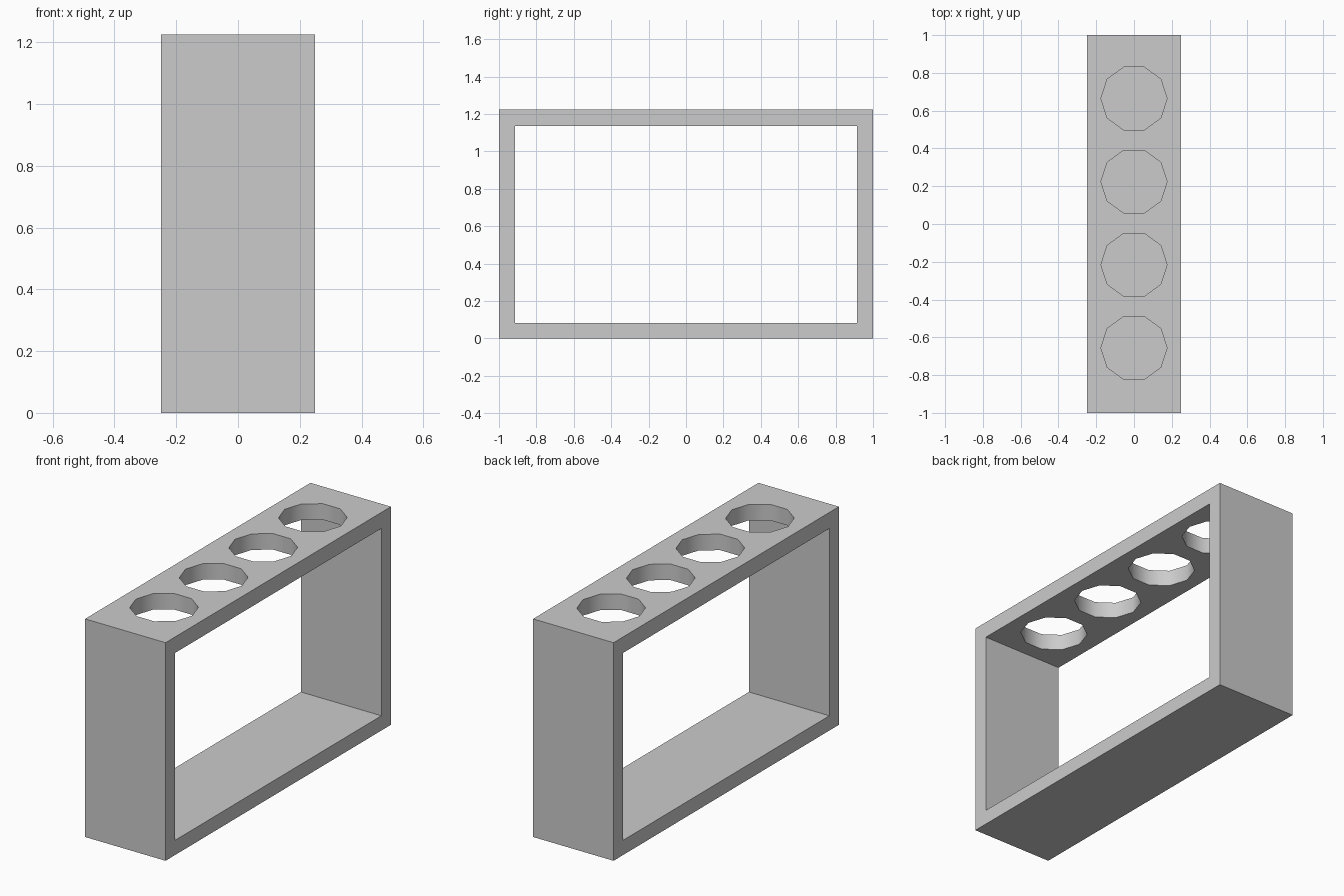
import bpy, bmesh, math

if "Cube" in bpy.data.objects:
    bpy.data.objects.remove(bpy.data.objects["Cube"])

W, H = 0.25, 1.225          # half width in x, full height
HOLE_R, HOLE_SIDES, PITCH = 0.175, 10, 0.44

# Rectangular frame: ring profile in the YZ plane, extruded along x
bm = bmesh.new()


def rectangle(y, z0, z1):
    return [bm.verts.new((-W, a, b)) for a, b in ((-y, z0), (y, z0), (y, z1), (-y, z1))]


outer = rectangle(1.0, 0.0, H)
inner = rectangle(0.915, 0.083, 1.135)
ring = []
for i in range(4):
    j = (i + 1) % 4
    ring.append(bm.faces.new((outer[i], outer[j], inner[j], inner[i])))
ext = bmesh.ops.extrude_face_region(bm, geom=ring, use_keep_orig=True)
new_verts = [g for g in ext["geom"] if isinstance(g, bmesh.types.BMVert)]
bmesh.ops.translate(bm, verts=new_verts, vec=(2 * W, 0, 0))
bmesh.ops.recalc_face_normals(bm, faces=bm.faces[:])
mesh = bpy.data.meshes.new("rack_frame")
bm.to_mesh(mesh)
bm.free()
frame = bpy.data.objects.new("rack_frame", mesh)
bpy.context.collection.objects.link(frame)

# Four ten-sided holes through the top board
for i in range(4):
    y = 0.004 + (i - 1.5) * PITCH
    bpy.ops.mesh.primitive_cylinder_add(vertices=HOLE_SIDES, radius=HOLE_R, depth=0.4,
                                        location=(0, y, 1.18), rotation=(0, 0, math.pi / 2))
    cutter = bpy.context.object
    cutter.name = "hole_cutter"
    cutter.hide_render = True
    mod = frame.modifiers.new("hole", 'BOOLEAN')
    mod.operation = 'DIFFERENCE'
    mod.solver = 'EXACT'
    mod.object = cutter
    bpy.context.view_layer.objects.active = frame
    bpy.ops.object.modifier_apply(modifier=mod.name)
    bpy.data.objects.remove(cutter, do_unlink=True)

# Smooth hole walls, sharp board edges
bpy.ops.object.select_all(action='DESELECT')
frame.select_set(True)
bpy.context.view_layer.objects.active = frame
bpy.ops.object.shade_smooth_by_angle(angle=math.radians(40))
